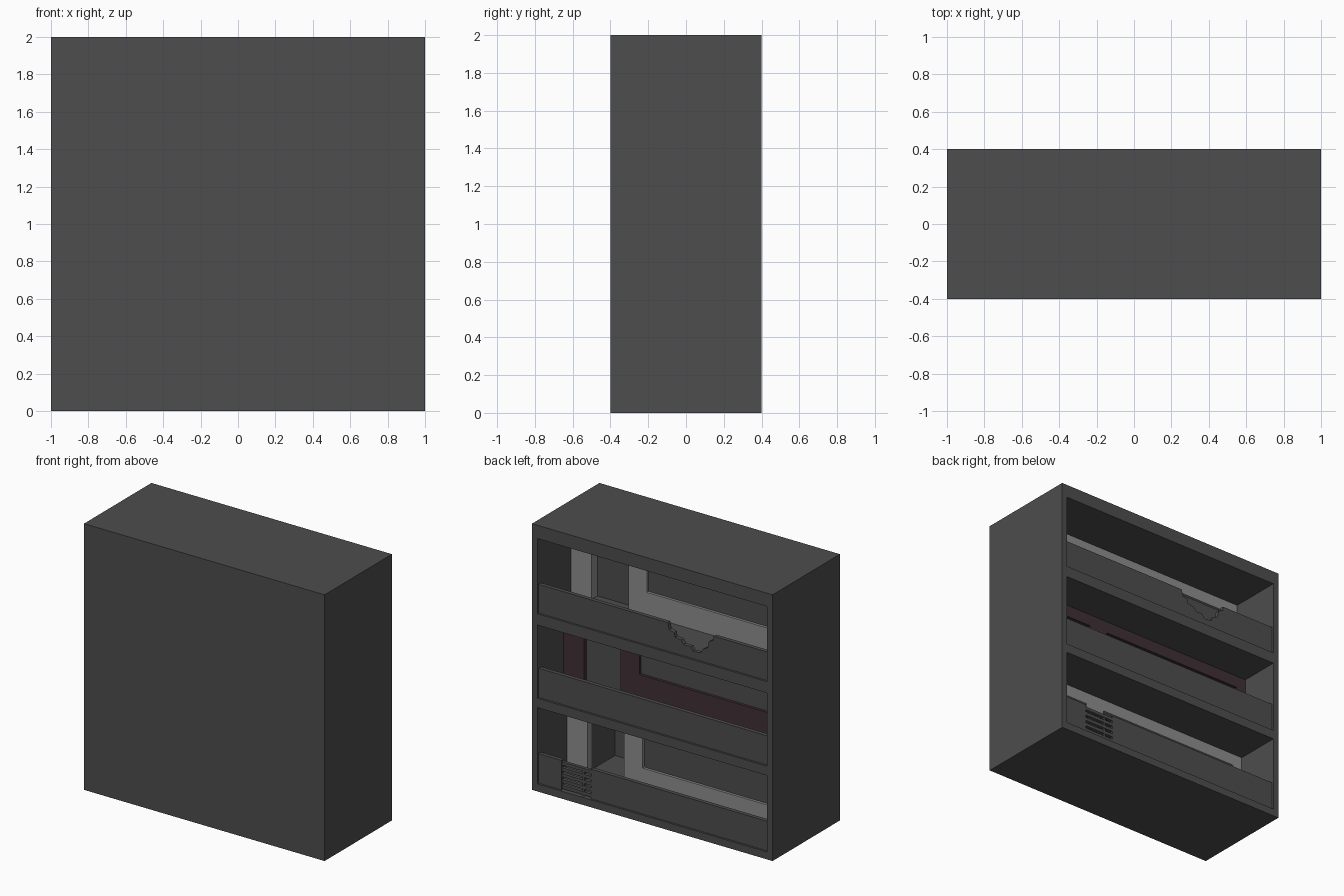
import bpy, bmesh

if "Cube" in bpy.data.objects:
    bpy.data.objects.remove(bpy.data.objects["Cube"])


def material(name, rgb):
    m = bpy.data.materials.new(name)
    m.diffuse_color = (*rgb, 1)
    m.use_nodes = True
    m.node_tree.nodes["Principled BSDF"].inputs["Base Color"].default_value = m.diffuse_color
    return m


DARK = material("dark_grey", (0.075, 0.075, 0.075))
LIGHT = material("light_grey", (0.27, 0.27, 0.27))
RED = material("dark_maroon", (0.051, 0.029, 0.036))


def prism(name, pts, y0, y1, mat):
    """Extrude an xz outline between two y values."""
    bm = bmesh.new()
    face = bm.faces.new([bm.verts.new((x, y0, z)) for x, z in pts])
    ext = bmesh.ops.extrude_face_region(bm, geom=[face])
    for v in ext["geom"]:
        if isinstance(v, bmesh.types.BMVert):
            v.co.y = y1
    bmesh.ops.recalc_face_normals(bm, faces=bm.faces)
    me = bpy.data.meshes.new(name)
    bm.to_mesh(me)
    bm.free()
    me.materials.append(mat)
    ob = bpy.data.objects.new(name, me)
    bpy.context.collection.objects.link(ob)
    return ob


def box(name, x0, x1, y0, y1, z0, z1, mat=DARK):
    return prism(name, [(x0, z0), (x1, z0), (x1, z1), (x0, z1)], y0, y1, mat)


def cut(ob, cutter):
    mod = ob.modifiers.new("cut", 'BOOLEAN')
    mod.operation = 'DIFFERENCE'
    mod.solver = 'EXACT'
    mod.object = cutter
    bpy.context.view_layer.objects.active = ob
    bpy.ops.object.modifier_apply(modifier=mod.name)
    bpy.data.objects.remove(cutter)


# Cabinet body, closed at the front and open at the back
body = box("cabinet_body", -1, 1, -0.4, 0.4, 0, 2)
W = 0.955

# level name, floor, ceiling, panel face y, panel thickness,
# right window bottom and top, panel colour
levels = [
    ("lower", 0.056, 0.63, 0.05, 0.05, 0.21, 0.54, LIGHT),
    ("middle", 0.70, 1.25, 0.09, 0.03, 0.928, 1.16, RED),
    ("upper", 1.335, 1.90, 0.0, 0.07, 1.511, 1.81, LIGHT),
]
for name, z0, z1, y, t, wb, wt, mat in levels:
    cut(body, box("cutter", -W, W, y - t, 0.5, z0, z1))
    # Panel with a tall narrow window and a wide window
    parts = {"side_post": (0.785, W, z0, z1), "mullion": (0.325, 0.48, z0, z1),
             "far_post": (-W, -0.875, z0, z1), "narrow_head": (0.48, 0.785, wt, z1),
             "wide_head": (-0.875, 0.325, wt, z1), "wide_sill": (-0.875, 0.325, z0, wb)}
    for part, (xa, xb, za, zb) in parts.items():
        box(f"{name}_panel_{part}", xa, xb, y - t, y, za, zb, mat)
    # Dark infill in the wide window
    box(f"{name}_window_infill", -0.875, 0.325, y - t, y - 0.02, wb, wt)

# Deep recess behind the lower narrow window
cut(body, box("cutter", 0.48, 0.785, -0.28, 0.2, 0.0561, 0.54))

# Retaining boards across the open side
YA, YB = 0.355, 0.385
box("middle_board", -W, W, YA, YB, 0.70, 0.92)
notch = [(-0.117, 1.55), (-0.13, 1.50), (-0.17, 1.49), (-0.18, 1.455),
         (-0.23, 1.45), (-0.25, 1.42), (-0.31, 1.42), (-0.33, 1.39),
         (-0.39, 1.395), (-0.41, 1.43), (-0.45, 1.45), (-0.46, 1.50),
         (-0.50, 1.52), (-0.50, 1.55)]
prism("upper_broken_board",
      [(-W, 1.335), (W, 1.335), (W, 1.55)] + notch + [(-W, 1.55)], YA, YB, DARK)
box("lower_board_short", 0.766, W, YA, YB, 0.056, 0.278)
box("lower_board_long", -W, 0.52, YA, YB, 0.056, 0.278)

# Slatted grille in the gap of the lower board
for i in range(5):
    z = 0.065 + i * 0.044
    box(f"grille_slat_{i + 1}", 0.52, 0.766, YA, YB - 0.005, z, z + 0.024)
box("grille_divider", 0.58, 0.595, YA, YB - 0.006, 0.056, 0.26)
